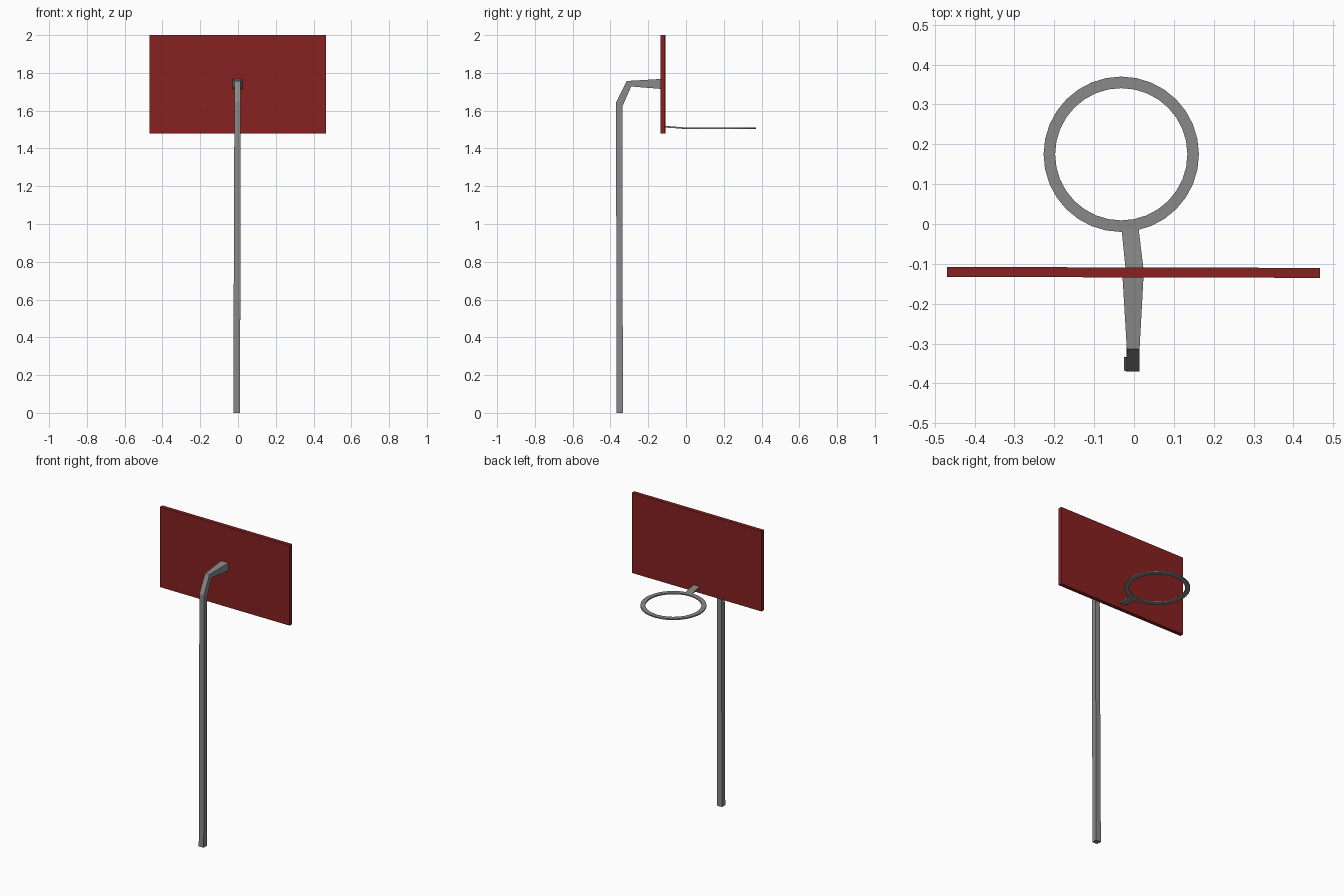
import bpy, bmesh, math

cube = bpy.data.objects.get("Cube")
if cube:
    bpy.data.objects.remove(cube, do_unlink=True)


def material(name, rgb):
    m = bpy.data.materials.new(name)
    m.use_nodes = True
    m.diffuse_color = (*rgb, 1)
    m.node_tree.nodes["Principled BSDF"].inputs["Base Color"].default_value = (*rgb, 1)
    return m


grey = material("metal grey", (0.25, 0.25, 0.25))
red = material("board red", (0.24, 0.015, 0.015))


def loft(name, sections, mat, closed=False):
    """Skin four-sided sections, joining the ends when closed."""
    bm = bmesh.new()
    rings = [[bm.verts.new(p) for p in s] for s in sections]
    pairs = list(zip(rings, rings[1:]))
    if closed:
        pairs.append((rings[-1], rings[0]))
    else:
        bm.faces.new(rings[0])
        bm.faces.new(rings[-1])
    for a, b in pairs:
        for i in range(4):
            j = (i + 1) % 4
            bm.faces.new((a[i], a[j], b[j], b[i]))
    bmesh.ops.recalc_face_normals(bm, faces=bm.faces)
    mesh = bpy.data.meshes.new(name)
    bm.to_mesh(mesh)
    bm.free()
    mesh.materials.append(mat)
    ob = bpy.data.objects.new(name, mesh)
    bpy.context.collection.objects.link(ob)
    return ob


def strip(x0, x1, outer, inner):
    """Section spanning x0..x1 between two (y, z) points."""
    return [(x0, *outer), (x1, *outer), (x1, *inner), (x0, *inner)]


# Pole with the bent, flaring arm
loft("pole_and_arm", [
    strip(-0.025, 0.011, (-0.368, 0), (-0.334, 0)),
    strip(-0.019, 0.014, (-0.37, 1.645), (-0.337, 1.622)),
    strip(-0.018, 0.014, (-0.314, 1.757), (-0.29, 1.728)),
    strip(-0.029, 0.024, (-0.13, 1.768), (-0.13, 1.715)),
], grey)

# Backboard
bpy.ops.mesh.primitive_cube_add(size=1, location=(-0.001, -0.1215, 1.739))
board = bpy.context.object
board.name = "backboard"
board.scale = (0.936, 0.025, 0.522)
board.rotation_euler.z = math.radians(-0.15)
board.data.materials.append(red)

# Hoop with a flat rectangular section
sides = 32
hoop = []
for k in range(sides):
    a = math.tau * k / sides
    hoop.append([(-0.032 + r * math.cos(a), 0.175 + r * math.sin(a), z)
                 for r, z in ((0.195, 1.504), (0.195, 1.512),
                              (0.166, 1.512), (0.166, 1.504))])
loft("hoop", hoop, grey, closed=True)

# Bracket joining the hoop to the board
loft("hoop_bracket", [
    strip(-0.021, 0.024, (-0.115, 1.52), (-0.115, 1.511)),
    strip(-0.031, 0.012, (-0.015, 1.512), (-0.015, 1.504)),
], grey)
